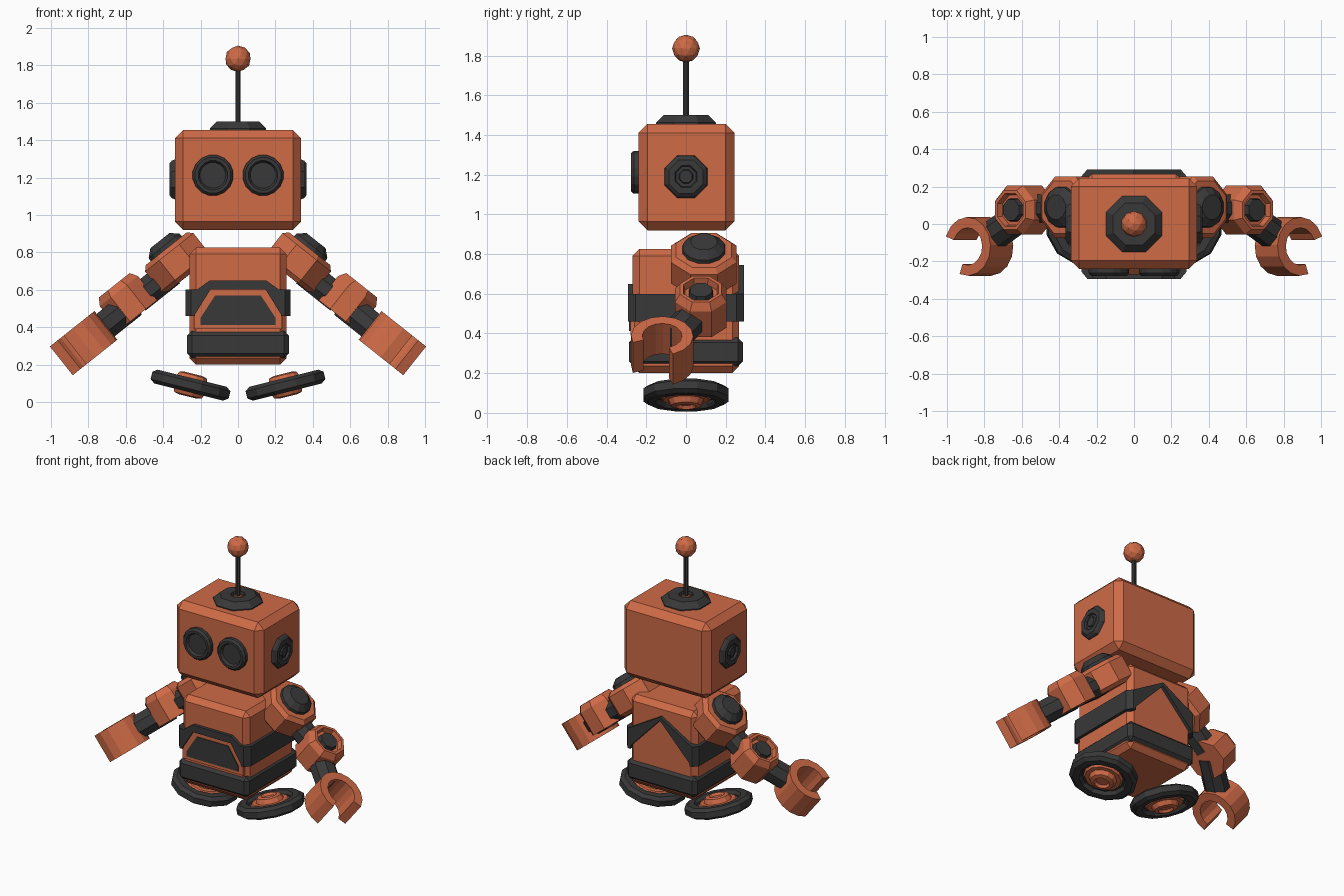
import bpy, bmesh, math
from mathutils import Matrix, Vector

if "Cube" in bpy.data.objects:
    bpy.data.objects.remove(bpy.data.objects["Cube"])


def material(name, col):
    m = bpy.data.materials.new(name)
    m.diffuse_color = (*col, 1)
    m.use_nodes = True
    m.node_tree.nodes["Principled BSDF"].inputs["Base Color"].default_value = m.diffuse_color
    return m


ORANGE = material("burnt orange", (0.62, 0.145, 0.062))
DARK = material("charcoal", (0.04, 0.04, 0.04))
I = Matrix.Identity(4)


def finish(bm, name, mat, mx=I, bevel=0):
    bm.transform(mx)
    bmesh.ops.remove_doubles(bm, verts=bm.verts, dist=1e-5)
    bmesh.ops.recalc_face_normals(bm, faces=bm.faces)
    me = bpy.data.meshes.new(name)
    bm.to_mesh(me)
    bm.free()
    me.materials.append(mat)
    ob = bpy.data.objects.new(name, me)
    bpy.context.collection.objects.link(ob)
    if bevel:
        mod = ob.modifiers.new("chamfer", 'BEVEL')
        mod.width = bevel
        mod.segments = 1
    return ob


def box(name, lo, hi, mat, bevel=0):
    bm = bmesh.new()
    bmesh.ops.create_cube(bm, size=1)
    size = [b - a for a, b in zip(lo, hi)]
    mid = [(a + b) / 2 for a, b in zip(lo, hi)]
    finish(bm, name, mat, Matrix.Translation(mid) @ Matrix.Diagonal((*size, 1)), bevel)


def lathe(name, profile, n, mat, mx=I, ring=False):
    """Spin (radius, height) points about local z with flats on the axes."""
    bm = bmesh.new()
    k = 1 / math.cos(math.pi / n)
    rows = []
    for r, h in profile:
        rows.append([bm.verts.new((r * k * math.cos((i + .5) * math.tau / n),
                                   r * k * math.sin((i + .5) * math.tau / n), h))
                     for i in range(n)])
    if ring:
        rows.append(rows[0])
    for a, b in zip(rows, rows[1:]):
        for i in range(n):
            j = (i + 1) % n
            bm.faces.new((a[i], a[j], b[j], b[i]))
    return finish(bm, name, mat, mx)


def prism(name, pts, a, b, mat, mx=I):
    """Extrude a 2D outline along local z from a to b."""
    bm = bmesh.new()
    lo = [bm.verts.new((x, y, a)) for x, y in pts]
    hi = [bm.verts.new((x, y, b)) for x, y in pts]
    n = len(pts)
    bm.faces.new(lo[::-1])
    bm.faces.new(hi)
    for i in range(n):
        j = (i + 1) % n
        bm.faces.new((lo[i], lo[j], hi[j], hi[i]))
    return finish(bm, name, mat, mx)


def sym(half):
    """Mirror a half outline across x = 0."""
    return half + [(-x, z) for x, z in reversed(half)]


def bar(name, p, q, r, mat, mx):
    p, q = Vector(p), Vector(q)
    rot = (q - p).to_track_quat('Z', 'X').to_matrix().to_4x4()
    L = (q - p).length
    lathe(name, [(0, 0), (r, 0), (r, L), (0, L)], 8, mat, mx @ Matrix.Translation(p) @ rot)


# Outline (x, z) extruded toward -y
FRONT = Matrix.Rotation(math.pi / 2, 4, 'X')

# Head, crown and antenna
box("head", (-.338, -.24, .92), (.338, .245, 1.455), ORANGE, .045)
lathe("antenna_base", [(0, 1.45), (.15, 1.45), (.15, 1.462), (.112, 1.5), (.045, 1.5),
                       (.04, 1.48), (0, 1.48)], 8, DARK)
lathe("antenna_collar", [(0, 1.475), (.032, 1.475), (.024, 1.492), (0, 1.492)], 8, ORANGE)
lathe("antenna_rod", [(0, 1.48), (.014, 1.48), (.014, 1.79), (0, 1.79)], 8, DARK)
bm = bmesh.new()
bmesh.ops.create_icosphere(bm, subdivisions=2, radius=.07)
finish(bm, "antenna_ball", ORANGE, Matrix.Translation((0, 0, 1.835)))

# Torso with lower belt
box("torso", (-.26, -.27, .2), (.26, .268, .825), ORANGE, .035)
box("lower_belt", (-.272, -.288, .235), (.272, .286, .38), DARK, .025)

# Upper belt: front arch, back chevron
prism("belt_front_arch", sym([(.25, .46), (.25, .6), (.22, .6), (.15, .65)])[:4]
      + [(-.15, .65), (-.22, .6), (-.25, .6), (-.25, .46), (-.235, .46), (-.148, .6),
         (.148, .6), (.235, .46)], .24, .293, DARK, FRONT)
prism("belt_back_chevron", [(.25, .46), (.25, .6), (0, .745), (-.25, .6), (-.25, .46), (0, .72)],
      -.292, -.24, DARK, FRONT)
# Belly panel
prism("panel_frame", sym([(.235, .39), (.235, .46), (.15, .6)]), .24, .28, ORANGE, FRONT)
prism("panel_plate", sym([(.2, .412), (.2, .45), (.122, .57)]), .275, .286, DARK, FRONT)

# Arm frame: along the arm, forward/back, outward normal
D = Vector((.78, 0, -.62)).normalized()
N = Vector((.62, 0, .78)).normalized()
ARM = Matrix((D, (0, 1, 0), N)).transposed().to_4x4()

for side, s in (("right", 1), ("left", -1)):
    S = Matrix.Diagonal((s, 1, 1, 1))
    A = S @ ARM

    def at(u, v, w):
        return A @ Matrix.Translation((u, v, w))

    # Eye and ear
    lathe("eye_" + side, [(0, 0), (.108, 0), (.108, .025), (.095, .04), (.078, .04),
                          (.068, .022), (0, .022)], 16, DARK,
          Matrix.Translation((s * .134, -.238, 1.212)) @ FRONT)
    lathe("ear_" + side, [(0, 0), (.108, 0), (.1, .018), (.085, .03), (.055, .03), (.05, .016),
                          (.035, .016), (.03, .027), (0, .027)], 8, DARK,
          S @ Matrix.Translation((.336, 0, 1.19)) @ Matrix.Rotation(math.pi / 2, 4, 'Y'))
    # Belt side plate
    prism("belt_side_" + side, [(.23, -.293), (.25, -.293), (.281, -.255), (.281, .255),
                                (.25, .292), (.23, .292)], .46, .6, DARK, S)

    # Shoulder and its cap
    lathe("shoulder_" + side, [(0, -.09), (.14, -.09), (.165, -.065), (.165, .07), (.14, .095),
                               (0, .095)], 8, ORANGE, at(-.21, .09, .785))
    lathe("shoulder_cap_" + side, [(0, 0), (.108, 0), (.105, .025), (.065, .06), (0, .06)],
          12, DARK, at(-.21, .09, .875))
    # Upper arm, elbow with recessed pivot
    bar("upper_arm_" + side, (-.15, .09, .765), (.08, .08, .765), .075, DARK, A)
    lathe("elbow_" + side, [(0, .695), (.13, .695), (.13, .86), (.105, .9), (.088, .9),
                            (.08, .865), (0, .865)], 8, ORANGE, at(.13, .075, 0))
    lathe("elbow_pivot_" + side, [(0, 0), (.062, 0), (.055, .035), (0, .035)], 8, DARK,
          at(.13, .075, .86))
    # Forearm and claw
    bar("forearm_" + side, (.13, .065, .762), (.37, -.07, .762), .077, DARK, A)
    steps = [math.radians(20 + 270 * i / 12) for i in range(13)]
    claw = [(.157 * math.cos(t), .157 * math.sin(t)) for t in steps]
    claw += [(.1 * math.cos(t), .1 * math.sin(t)) for t in reversed(steps)]
    prism("claw_" + side, claw, .662, .858, ORANGE, at(.455, -.12, 0))

    # Tilted wheel: tyre, web and hub
    W = S @ Matrix.Translation((.254, 0, .09)) @ Matrix.Rotation(math.radians(-14), 4, 'Y')
    lathe("tyre_" + side, [(.215, -.02), (.215, .02), (.19, .038), (.15, .038), (.138, .02),
                           (.138, -.02), (.15, -.038), (.19, -.038)], 12, DARK, W, True)
    lathe("wheel_web_" + side, [(0, -.012), (.145, -.012), (.145, .012), (0, .012)], 12, DARK, W)
    half = [(.125, .012), (.115, .026), (.088, .026), (.075, .056), (.05, .062), (.04, .045),
            (0, .045)]
    lathe("wheel_hub_" + side, [(r, -h) for r, h in reversed(half)] + half, 12, ORANGE, W)
